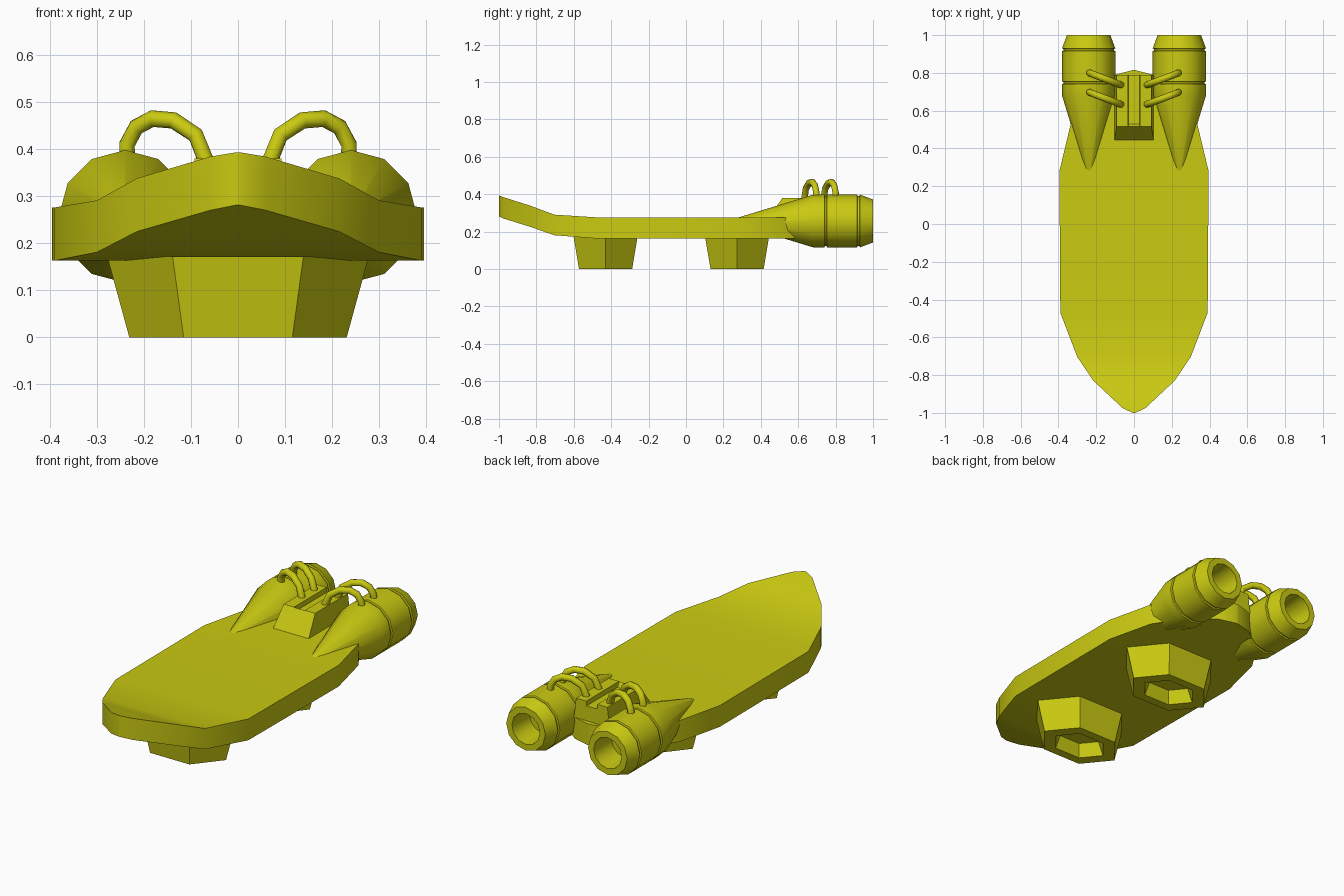
import bpy, bmesh, math
from mathutils import Vector

if "Cube" in bpy.data.objects:
    bpy.data.objects.remove(bpy.data.objects["Cube"])

paint = bpy.data.materials.new("olive_yellow")
paint.diffuse_color = (0.59, 0.59, 0.006, 1)
paint.use_nodes = True
paint.node_tree.nodes["Principled BSDF"].inputs["Base Color"].default_value = paint.diffuse_color


def make(name, verts, faces, smooth=None):
    """Mesh object with consistent normals and optional smoothing angle."""
    bm = bmesh.new()
    vs = [bm.verts.new(v) for v in verts]
    for f in faces:
        bm.faces.new([vs[i] for i in f])
    bmesh.ops.recalc_face_normals(bm, faces=bm.faces)
    me = bpy.data.meshes.new(name)
    bm.to_mesh(me)
    bm.free()
    me.materials.append(paint)
    ob = bpy.data.objects.new(name, me)
    bpy.context.collection.objects.link(ob)
    if smooth:
        bpy.ops.object.select_all(action='DESELECT')
        ob.select_set(True)
        bpy.context.view_layer.objects.active = ob
        bpy.ops.object.shade_smooth_by_angle(angle=math.radians(smooth))
    return ob


def loft(name, rings, close=False, smooth=None):
    """Skin equal-sized rings; cap both ends unless the rings form a loop."""
    n, m = len(rings[0]), len(rings)
    verts = [v for r in rings for v in r]
    faces = [(i * n + j, i * n + (j + 1) % n,
              (i + 1) % m * n + (j + 1) % n, (i + 1) % m * n + j)
             for i in range(m if close else m - 1) for j in range(n)]
    if not close:
        faces += [tuple(range(n)), tuple(range((m - 1) * n, m * n))]
    return make(name, verts, faces, smooth)


# Deck: stations of (y, half width, bottom z, top z), nose curling upward
stations = [(-1.0, 0.006, 0.281, 0.393), (-0.975, 0.06, 0.27, 0.384),
            (-0.83, 0.215, 0.225, 0.338), (-0.705, 0.3, 0.181, 0.291),
            (-0.47, 0.39, 0.163, 0.276), (0.28, 0.395, 0.163, 0.276),
            (0.53, 0.335, 0.163, 0.276), (0.68, 0.24, 0.163, 0.276),
            (0.79, 0.1, 0.163, 0.276), (0.815, 0.006, 0.163, 0.276)]
loft("deck", [[(-w, y, b), (w, y, b), (w, y, t), (-w, y, t)]
              for y, w, b, t in stations], smooth=30)


# Hexagonal feet with a tapered pocket underneath
def hexagon(r, cy, z):
    return [(r * math.cos(k * math.pi / 3),
             cy + 0.71 * r * math.sin(k * math.pi / 3), z) for k in range(6)]


for name, cy in (("front_foot", -0.43), ("rear_foot", 0.273)):
    loft(name, [hexagon(0.278, cy, 0.172), hexagon(0.231, cy, 0),
                hexagon(0.155, cy, 0), hexagon(0.125, cy, 0.07)])

# Jets: 12-sided turned profile of (y, radius), ending in a hollow nozzle
jet_profile = [(0.225, 0.002), (0.68, 0.141), (0.74, 0.141), (0.743, 0.134),
               (0.752, 0.134), (0.755, 0.141), (0.915, 0.141), (0.918, 0.134),
               (0.927, 0.134), (0.93, 0.141), (1.0, 0.115), (1.0, 0.082),
               (0.86, 0.075)]
# Pipe centre line of (x, y, z), arching from the jet to the centre block
pipe_path = [(0.235, 0.697, 0.36), (0.236, 0.697, 0.41), (0.216, 0.689, 0.447),
             (0.182, 0.676, 0.465), (0.137, 0.659, 0.461),
             (0.09, 0.641, 0.43), (0.068, 0.633, 0.375), (0.06, 0.63, 0.34)]


def pipe_rings(side, dy, r=0.018, sides=8):
    pts = [Vector((side * x, y + dy, z)) for x, y, z in pipe_path]
    flat = (pts[-1] - pts[0])
    flat.z = 0
    across = flat.cross(Vector((0, 0, 1))).normalized()
    rings = []
    for i, p in enumerate(pts):
        d = (pts[min(i + 1, len(pts) - 1)] - pts[max(i - 1, 0)]).normalized()
        up = d.cross(across)
        rings.append([p + r * (math.cos(a) * across + math.sin(a) * up)
                      for a in (k * math.tau / sides for k in range(sides))])
    return rings


for side, label in ((-1, "left"), (1, "right")):
    loft(label + "_jet",
         [[(side * 0.24 + r * math.sin(k * math.pi / 6), y,
            0.257 + r * math.cos(k * math.pi / 6)) for k in range(12)]
          for y, r in jet_profile], smooth=32)
    for tag, dy in (("front", 0), ("rear", 0.103)):
        loft(f"{label}_{tag}_pipe", pipe_rings(side, dy), smooth=50)


# Centre block: sloped front, tapered sides, channel along the top
def block_ring(y0, y1, floor):
    half = [(0.105, y0, 0.27), (0.092, y1, 0.38),
            (0.032, y1, 0.38), (0.03, y1, floor)]
    return half + [(-x, y, z) for x, y, z in reversed(half)]


loft("centre_block", [block_ring(0.44, 0.515, 0.379),
                      block_ring(0.53, 0.53, 0.355),
                      block_ring(0.79, 0.79, 0.355)])
